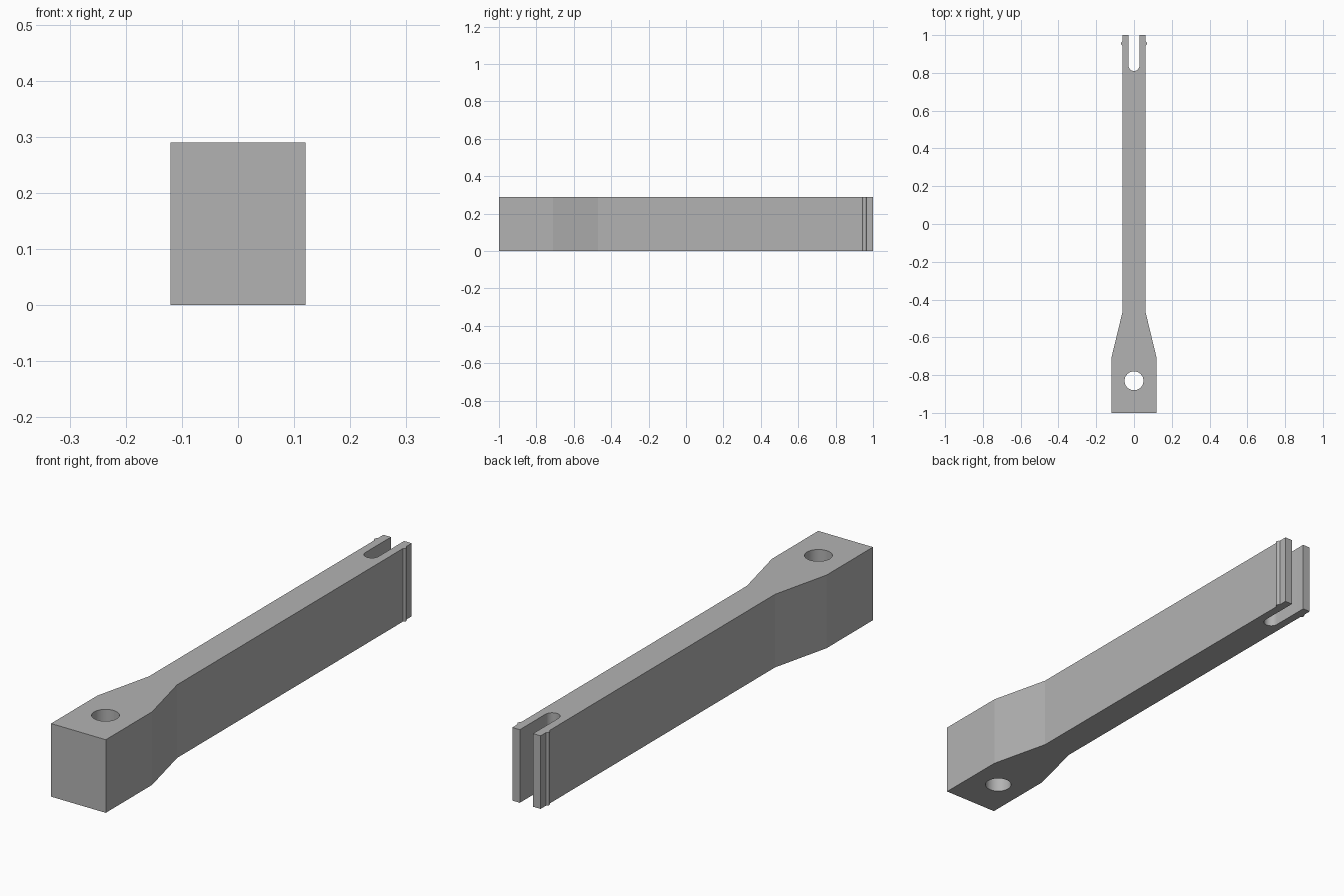
import bpy
import bmesh
from math import cos, sin, pi, radians

if "Cube" in bpy.data.objects:
    bpy.data.objects.remove(bpy.data.objects["Cube"], do_unlink=True)

HEIGHT = 0.29
SHANK = 0.062   # half width of the long shank
HEAD = 0.12     # half width of the head block
SLOT = 0.029    # half width of the fork slot


def arc(cx, cy, r, start, end, steps):
    angles = [radians(start + (end - start) * i / steps) for i in range(steps + 1)]
    return [(cx + r * cos(a), cy + r * sin(a)) for a in angles]


# Plan outline: right half from head to fork tip, with a small rounded snap ridge
side = [(HEAD, -1), (HEAD, -0.71), (SHANK, -0.47)]
side += arc(SHANK - 0.004, 0.955, 0.011, -68, 68, 16)
side += [(SHANK, 1), (SLOT, 1)]
slot = arc(0, 0.81 + SLOT, SLOT, 0, -180, 24)
outline = side + slot + [(-x, y) for x, y in reversed(side)]
hole = arc(0, -0.83, 0.05, 0, 360, 48)[:-1]

# Fill the plan around the pin hole and extrude it upward
bm = bmesh.new()
edges = []
for loop in (outline, hole):
    verts = [bm.verts.new((x, y, 0)) for x, y in loop]
    edges += [bm.edges.new((v, verts[i - 1])) for i, v in enumerate(verts)]
bmesh.ops.triangle_fill(bm, edges=edges, use_beauty=True, normal=(0, 0, 1))
result = bmesh.ops.extrude_face_region(bm, geom=bm.faces[:], use_keep_orig=True)
top = [g for g in result["geom"] if isinstance(g, bmesh.types.BMVert)]
bmesh.ops.translate(bm, verts=top, vec=(0, 0, HEIGHT))
bmesh.ops.recalc_face_normals(bm, faces=bm.faces[:])
bmesh.ops.dissolve_limit(bm, angle_limit=radians(1), verts=bm.verts[:], edges=bm.edges[:])

mesh = bpy.data.meshes.new("forked_arm")
bm.to_mesh(mesh)
bm.free()
arm = bpy.data.objects.new("forked_arm", mesh)
bpy.context.collection.objects.link(arm)

# Plain grey finish
grey = bpy.data.materials.new("plain_grey")
grey.use_nodes = True
colour = (0.45, 0.45, 0.45, 1)
grey.diffuse_color = colour
grey.node_tree.nodes["Principled BSDF"].inputs["Base Color"].default_value = colour
mesh.materials.append(grey)

# Smooth the curved walls, keep the corners crisp
bpy.context.view_layer.objects.active = arm
arm.select_set(True)
bpy.ops.object.shade_smooth_by_angle(angle=radians(12))
